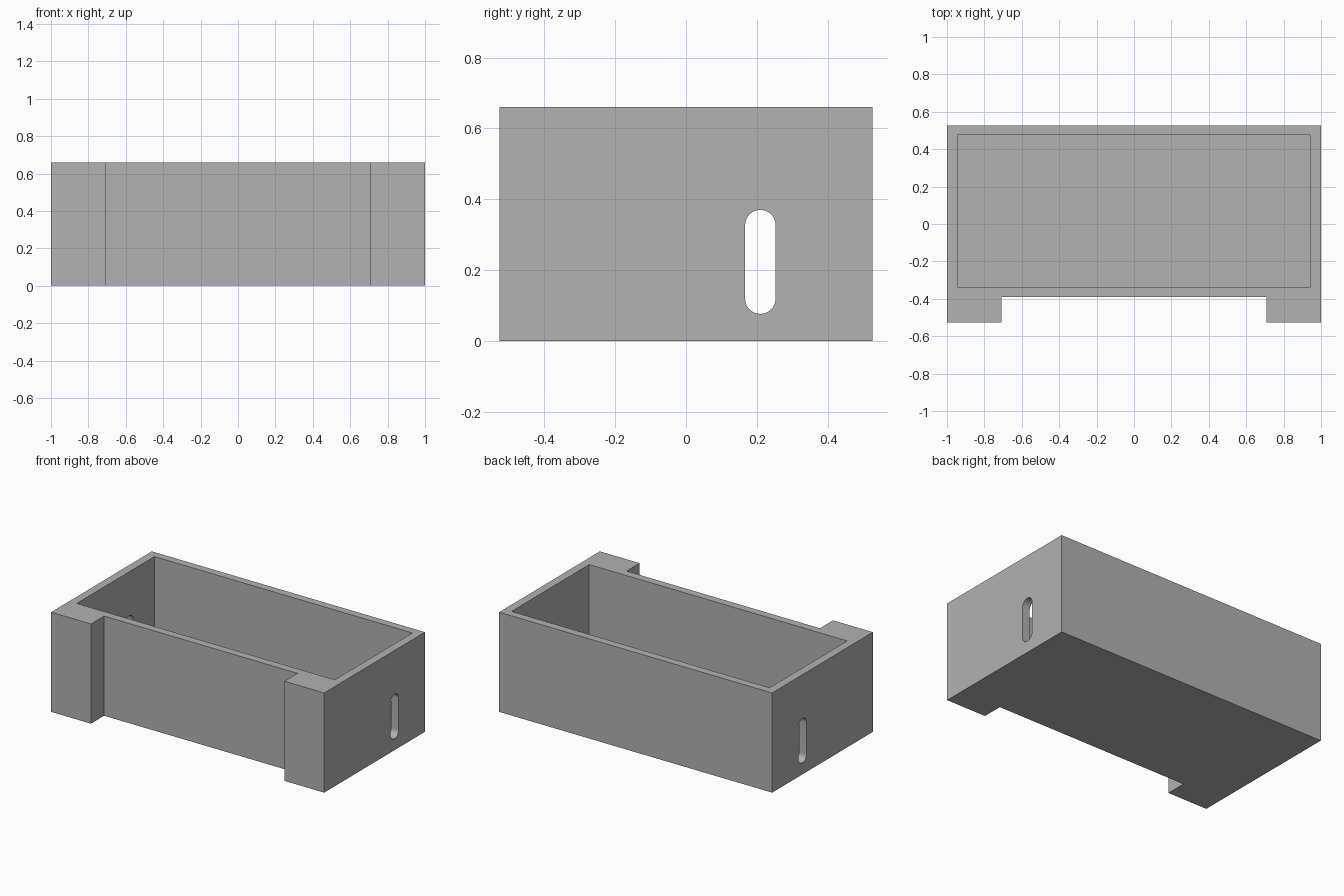
import bpy, bmesh
from math import pi, sin, cos
from mathutils import Vector

cube = bpy.data.objects.get("Cube")
if cube:
    bpy.data.objects.remove(cube, do_unlink=True)

HEIGHT, FLOOR = 0.66, 0.055

grey = bpy.data.materials.new("plain grey")
grey.use_nodes = True
colour = (0.445, 0.445, 0.445, 1)
grey.diffuse_color = colour
grey.node_tree.nodes["Principled BSDF"].inputs["Base Color"].default_value = colour


def prism(name, outline, direction):
    """Extrude a closed outline of 3D points along a direction."""
    bm = bmesh.new()
    face = bm.faces.new([bm.verts.new(p) for p in outline])
    grown = bmesh.ops.extrude_face_region(bm, geom=[face])["geom"]
    verts = [g for g in grown if isinstance(g, bmesh.types.BMVert)]
    bmesh.ops.translate(bm, verts=verts, vec=Vector(direction))
    bmesh.ops.recalc_face_normals(bm, faces=bm.faces)
    mesh = bpy.data.meshes.new(name)
    bm.to_mesh(mesh)
    bm.free()
    mesh.materials.append(grey)
    obj = bpy.data.objects.new(name, mesh)
    bpy.context.collection.objects.link(obj)
    return obj


def cut(target, cutter):
    """Subtract the cutter, apply the result and discard the cutter."""
    cutter.hide_render = True
    mod = target.modifiers.new("cut", 'BOOLEAN')
    mod.operation, mod.solver, mod.object = 'DIFFERENCE', 'EXACT', cutter
    bpy.context.view_layer.objects.active = target
    bpy.ops.object.modifier_apply(modifier=mod.name)
    bpy.data.objects.remove(cutter, do_unlink=True)


# Outer body with two front corner posts, from a mirrored half outline
half = [(1, 0.527), (1, -0.527), (0.708, -0.527), (0.708, -0.39)]
plan = half + [(-x, y) for x, y in reversed(half)]
box = prism("open_box", [(x, y, 0) for x, y in plan], (0, 0, HEIGHT))

# Open cavity
cavity = [(-0.945, -0.337), (0.945, -0.337), (0.945, 0.475), (-0.945, 0.475)]
cut(box, prism("cavity_cutter", [(x, y, FLOOR) for x, y in cavity], (0, 0, 1)))

# Rounded upright slot through both end walls
R, STEPS, SLOT_Y = 0.043, 16, 0.21
slot = []
for centre_z, start in ((0.327, 0), (0.119, pi)):
    for i in range(STEPS + 1):
        a = start + pi * i / STEPS
        slot.append((-1.2, SLOT_Y + R * cos(a), centre_z + R * sin(a)))
cut(box, prism("slot_cutter", slot, (2.4, 0, 0)))

# Smooth slot ends, crisp box edges
bpy.ops.object.select_all(action='DESELECT')
box.select_set(True)
bpy.context.view_layer.objects.active = box
bpy.ops.object.shade_smooth_by_angle(angle=pi / 6)
